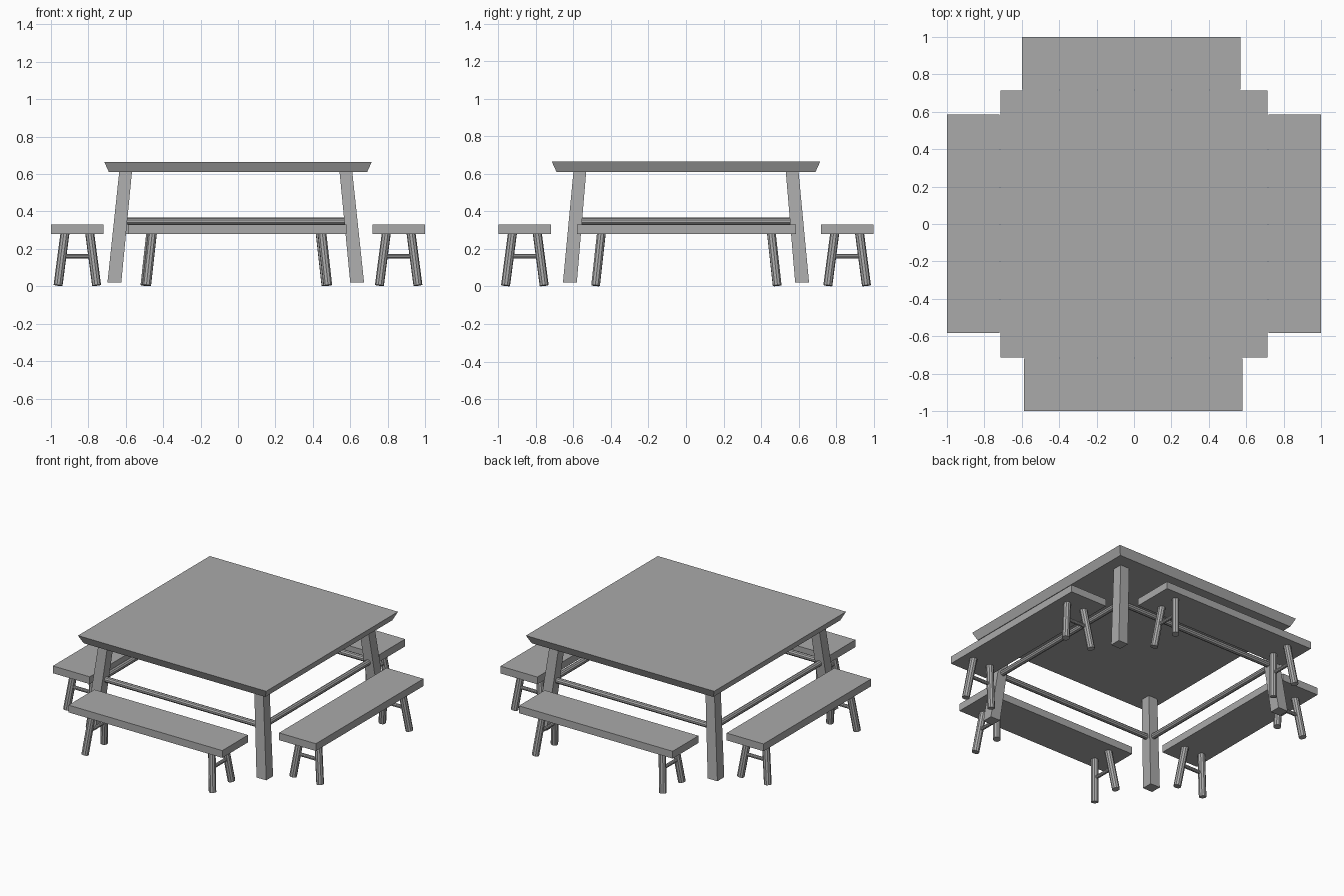
import bpy
import bmesh
from mathutils import Vector

cube = bpy.data.objects.get("Cube")
if cube:
    bpy.data.objects.remove(cube)

GREY = (0.4, 0.4, 0.4, 1.0)
mat = bpy.data.materials.new("plain grey wood")
mat.use_nodes = True
mat.diffuse_color = GREY
mat.node_tree.nodes["Principled BSDF"].inputs["Base Color"].default_value = GREY


def finish(bm, name):
    bmesh.ops.recalc_face_normals(bm, faces=bm.faces)
    mesh = bpy.data.meshes.new(name)
    bm.to_mesh(mesh)
    bm.free()
    mesh.materials.append(mat)
    obj = bpy.data.objects.new(name, mesh)
    bpy.context.collection.objects.link(obj)
    return obj


def block(name, low, high, low_half, high_half):
    """Box between two level rectangles, which may differ in place and size."""
    bm = bmesh.new()
    bmesh.ops.create_cube(bm, size=2)
    for v in bm.verts:
        c, h = (high, high_half) if v.co.z > 0 else (low, low_half)
        v.co = Vector((c[0] + v.co.x * h[0], c[1] + v.co.y * h[1], c[2]))
    return finish(bm, name)


def rod(name, start, end, radius, sides=10):
    """Faceted round bar between two points."""
    a, b = Vector(start), Vector(end)
    bm = bmesh.new()
    bmesh.ops.create_cone(bm, cap_ends=True, segments=sides, radius1=radius,
                          radius2=radius, depth=(b - a).length)
    turn = (b - a).to_track_quat('Z', 'Y')
    for v in bm.verts:
        v.co = turn @ v.co + (a + b) / 2
    return finish(bm, name)


# Table top with undercut edges
block("table_top", (0, 0, 0.61), (0, 0, 0.665), (0.69, 0.69), (0.715, 0.715))

# Splayed square table legs
SHIFT = -0.012
for sx, side in ((-1, "right"), (1, "left")):
    for sy, end in ((-1, "front"), (1, "back")):
        block(f"table_leg_{end}_{side}",
              (SHIFT + sx * 0.649, sy * 0.619, 0.02),
              (SHIFT + sx * 0.589, sy * 0.566, 0.612),
              (0.037, 0.037), (0.034, 0.034))

# Round stretchers between the table legs
SX, SY, SZ = 0.612, 0.587, 0.348
for s, side, end in ((-1, "right", "front"), (1, "left", "back")):
    rod(f"stretcher_{end}", (SHIFT - SX, s * SY, SZ), (SHIFT + SX, s * SY, SZ), 0.019)
    rod(f"stretcher_{side}", (SHIFT + s * SX, -SY, SZ), (SHIFT + s * SX, SY, SZ), 0.019)


def bench(name, along_x, out, shift):
    """Bench seat with four splayed round legs and a bar at each end."""
    def place(u, v, z):
        return (shift + u, out + v, z) if along_x else (out + v, shift + u, z)

    half = (0.584, 0.14) if along_x else (0.14, 0.584)
    block(name + "_seat", place(0, 0, 0.28), place(0, 0, 0.33), half, half)
    for su in (-1, 1):
        for sv in (-1, 1):
            rod(f"{name}_leg_{su}_{sv}", place(su * 0.484, sv * 0.103, 0.005),
                place(su * 0.453, sv * 0.066, 0.285), 0.024)
        rod(f"{name}_bar_{su}", place(su * 0.467, -0.083, 0.16),
            place(su * 0.467, 0.083, 0.16), 0.012)


# Four benches around the table
bench("front_bench", True, -0.859, -0.004)
bench("back_bench", True, 0.859, -0.014)
bench("right_bench", False, -0.859, 0.002)
bench("left_bench", False, 0.859, 0.002)
